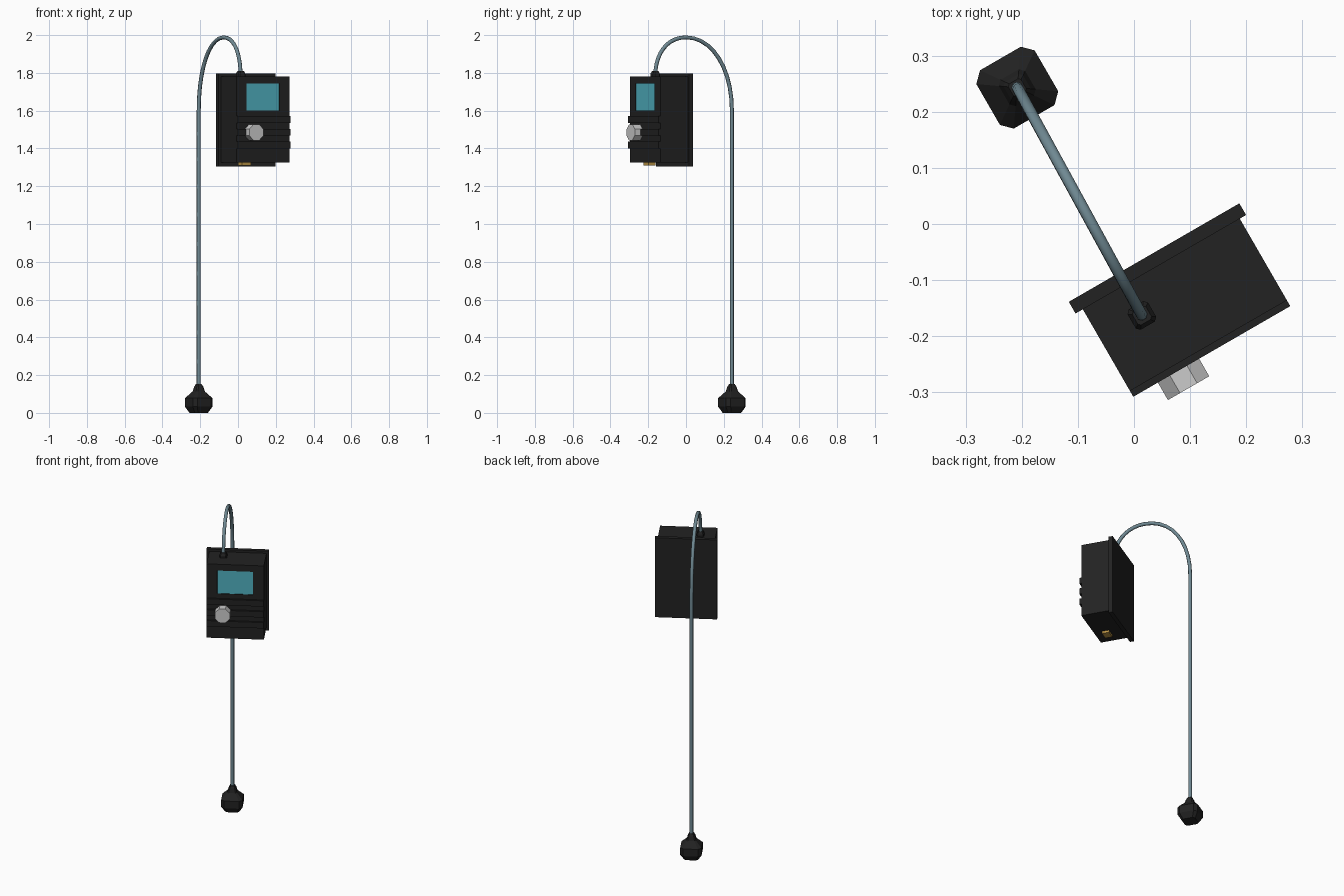
import bpy, bmesh, math
from mathutils import Matrix, Vector

if "Cube" in bpy.data.objects:
    bpy.data.objects.remove(bpy.data.objects["Cube"])

TURN = Matrix.Rotation(math.radians(30), 4, 'Z')   # whole model is turned 30 degrees


def material(name, r, g, b):
    m = bpy.data.materials.new(name)
    m.diffuse_color = (r, g, b, 1)
    m.use_nodes = True
    m.node_tree.nodes["Principled BSDF"].inputs["Base Color"].default_value = m.diffuse_color
    return m


BLACK = material("black_plastic", 0.016, 0.016, 0.016)
STEEL = material("steel_blue", 0.16, 0.25, 0.29)
CYAN = material("screen_cyan", 0.08, 0.43, 0.52)
LIGHT = material("light_grey", 0.55, 0.58, 0.56)
GOLD = material("gold", 0.5, 0.3, 0.06)


def add_object(name, bm, mat):
    bmesh.ops.recalc_face_normals(bm, faces=bm.faces)
    bm.transform(TURN)
    me = bpy.data.meshes.new(name)
    bm.to_mesh(me)
    bm.free()
    me.materials.append(mat)
    ob = bpy.data.objects.new(name, me)
    bpy.context.collection.objects.link(ob)
    return ob


def box(name, x, y, z, mat):
    """Box from (min, max) pairs, in the turned frame."""
    bm = bmesh.new()
    bmesh.ops.create_cube(bm, size=1)
    for v in bm.verts:
        v.co = [lo + (c + 0.5) * (hi - lo) for c, (lo, hi) in zip(v.co, (x, y, z))]
    return add_object(name, bm, mat)


def stacked(name, cx, cy, profile, mat, corner=0.7):
    """Square rings with cut corners, stacked along z from (z, half size) pairs."""
    bm = bmesh.new()
    k = corner
    outline = [(1, k), (k, 1), (-k, 1), (-1, k), (-1, -k), (-k, -1), (k, -1), (1, -k)]
    rings = [[bm.verts.new((cx + h * a, cy + h * b, z)) for a, b in outline]
             for z, h in profile]
    for lo, hi in zip(rings, rings[1:]):
        for i in range(8):
            j = (i + 1) % 8
            bm.faces.new((lo[i], lo[j], hi[j], hi[i]))
    bm.faces.new(rings[0])
    bm.faces.new(rings[-1])
    return add_object(name, bm, mat)


# Housing with a shallow screen recess, and the larger back plate
housing = box("housing", (-0.155, 0.168), (-0.254, -0.08), (1.325, 1.782), BLACK)
cutter = box("screen_cutter", (-0.095, 0.107), (-0.30, -0.246), (1.60, 1.743), BLACK)
cutter.hide_render = True
cutter.hide_set(True)
cut = housing.modifiers.new("screen_recess", 'BOOLEAN')
cut.object = cutter
cut.operation = 'DIFFERENCE'
cut.solver = 'EXACT'
box("back_plate", (-0.17, 0.181), (-0.086, -0.062), (1.304, 1.796), BLACK)

# Screen
box("screen", (-0.095, 0.107), (-0.25, -0.245), (1.60, 1.743), CYAN)

# Front grip ribs
for i in range(3):
    zc = 1.418 + i * 0.0675
    box(f"front_rib_{i + 1}", (-0.155, 0.168), (-0.266, -0.25),
        (zc - 0.018, zc + 0.018), BLACK)

# Eight-sided control knob
bm = bmesh.new()
bmesh.ops.create_cone(bm, cap_ends=True, segments=8, radius1=0.046, radius2=0.046, depth=0.052)
bm.transform(Matrix.Translation((-0.062, -0.276, 1.485)) @ Matrix.Rotation(math.pi / 2, 4, 'X')
             @ Matrix.Rotation(math.pi / 8, 4, 'Z'))
add_object("control_knob", bm, LIGHT)

# Gold connector under the housing
box("bottom_connector", (-0.094, -0.038), (-0.206, -0.164), (1.311, 1.33), GOLD)

# Collar where the cable enters the housing
end = Vector((0.014, -0.163, 0))
foot = Vector((-0.208, 0.243, 0))
c = TURN.inverted() @ end
stacked("cable_collar", c.x, c.y, [(1.775, 0.021), (1.795, 0.021), (1.81, 0.014)], BLACK)

# Sensor tip at the bottom of the cable
f = TURN.inverted() @ foot
stacked("sensor_tip", f.x, f.y, [(0, 0.04), (0.033, 0.06), (0.078, 0.06), (0.113, 0.027),
                                 (0.138, 0.02), (0.152, 0.013)], BLACK)


# Cable: straight drop and an arch over to the housing
def on_path(s, z):
    p = foot.lerp(end, s)
    return (p.x, p.y, z)


cu = bpy.data.curves.new("cable", 'CURVE')
cu.dimensions = '3D'
cu.bevel_depth = 0.0105
cu.bevel_resolution = 2
cu.resolution_u = 10
cu.use_fill_caps = True
sp = cu.splines.new('BEZIER')
# each knot: left handle, point, right handle as (share of span, height)
knots = [((0, 0.05), (0, 0.12), (0, 0.6)),
         ((0, 1.2), (0, 1.6), (0, 1.82)),
         ((0.25, 1.988), (0.6, 1.988), (0.85, 1.988)),
         ((1, 1.9), (1, 1.78), (1, 1.7))]
sp.bezier_points.add(len(knots) - 1)
for bp, (left, mid, right) in zip(sp.bezier_points, knots):
    bp.handle_left_type = bp.handle_right_type = 'FREE'
    bp.co = on_path(*mid)
    bp.handle_left = on_path(*left)
    bp.handle_right = on_path(*right)
cu.materials.append(STEEL)
cable = bpy.data.objects.new("cable", cu)
bpy.context.collection.objects.link(cable)
